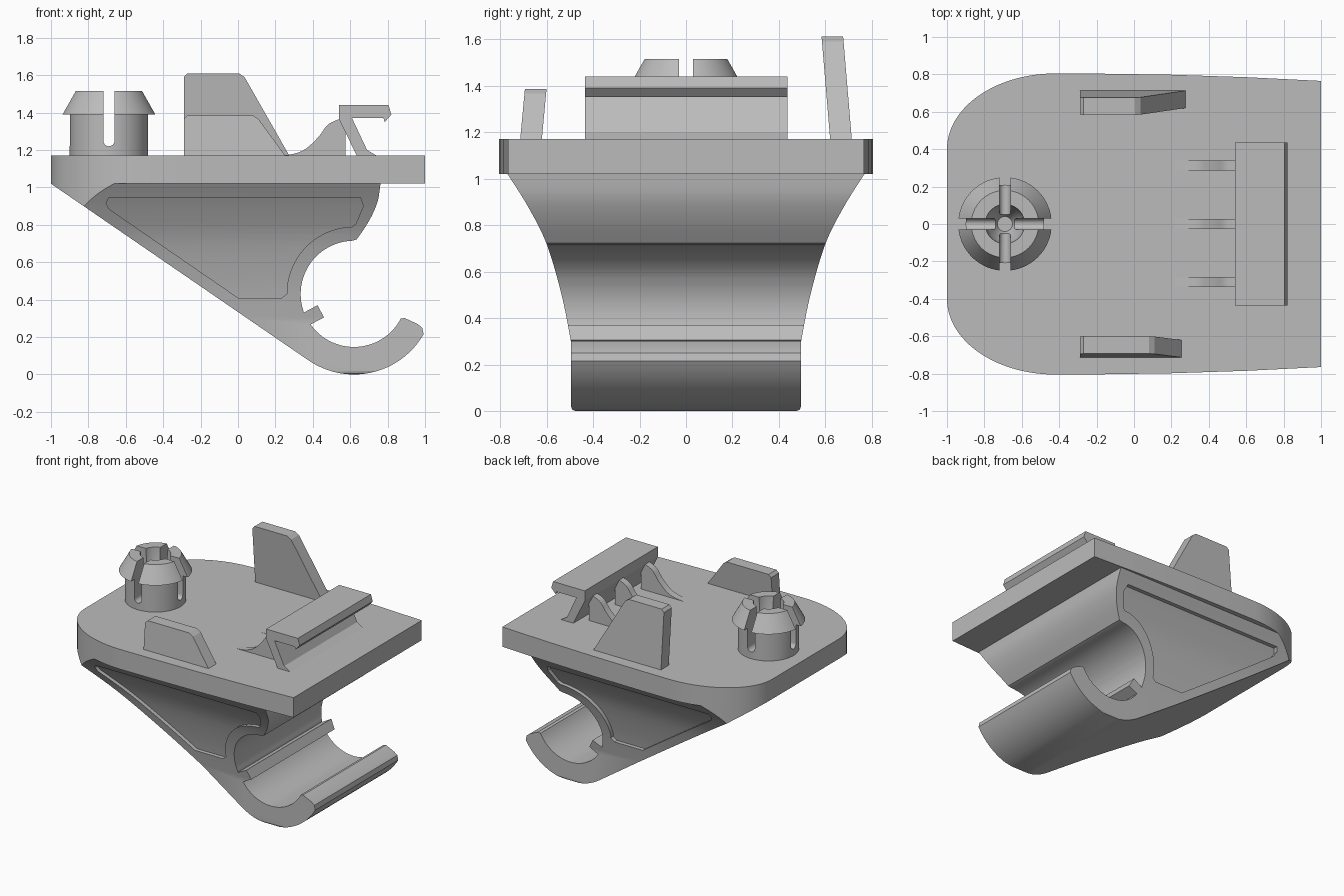
import bpy, bmesh
from math import sin, cos, pi, radians, sqrt

if "Cube" in bpy.data.objects:
    bpy.data.objects.remove(bpy.data.objects["Cube"])

grey = bpy.data.materials.new("plain grey")
grey.use_nodes = True
colour = (0.5, 0.5, 0.5, 1)
grey.diffuse_color = colour
grey.node_tree.nodes["Principled BSDF"].inputs["Base Color"].default_value = colour


def make(name, bm):
    bmesh.ops.recalc_face_normals(bm, faces=bm.faces)
    mesh = bpy.data.meshes.new(name)
    bm.to_mesh(mesh)
    bm.free()
    ob = bpy.data.objects.new(name, mesh)
    bpy.context.collection.objects.link(ob)
    mesh.materials.append(grey)
    return ob


def loft(name, start, end):
    """Solid between two matching closed outlines."""
    bm = bmesh.new()
    a = [bm.verts.new(p) for p in start]
    b = [bm.verts.new(p) for p in end]
    bm.faces.new(a)
    bm.faces.new(b)
    for i in range(len(a)):
        j = (i + 1) % len(a)
        bm.faces.new((a[i], a[j], b[j], b[i]))
    return make(name, bm)


def prism(name, pts, axis, lo, hi):
    place = {"x": lambda p, d: (d, p[0], p[1]),
             "y": lambda p, d: (p[0], d, p[1]),
             "z": lambda p, d: (p[0], p[1], d)}[axis]
    return loft(name, [place(p, lo) for p in pts], [place(p, hi) for p in pts])


def revolve(name, profile, cx, steps=64):
    """Turn a closed (radius, z) profile about a vertical axis."""
    bm = bmesh.new()
    verts = [bm.verts.new((cx + r, 0, z)) for r, z in profile]
    edges = [bm.edges.new((verts[i - 1], verts[i])) for i in range(len(verts))]
    bmesh.ops.spin(bm, geom=verts + edges, cent=(cx, 0, 0), axis=(0, 0, 1),
                   angle=2 * pi, steps=steps, use_merge=False)
    bmesh.ops.remove_doubles(bm, verts=bm.verts, dist=1e-4)
    return make(name, bm)


def boolean(ob, tool, operation):
    mod = ob.modifiers.new("cut", "BOOLEAN")
    mod.operation, mod.object, mod.solver = operation, tool, "EXACT"
    bpy.context.view_layer.objects.active = ob
    bpy.ops.object.modifier_apply(modifier=mod.name)
    bpy.data.objects.remove(tool)


def smooth(ob, angle=30):
    bpy.ops.object.select_all(action="DESELECT")
    ob.select_set(True)
    bpy.context.view_layer.objects.active = ob
    bpy.ops.object.shade_smooth_by_angle(angle=radians(angle))


def arc(cx, cy, r, a0, a1, n=24):
    return [(cx + r * cos(radians(a0 + (a1 - a0) * i / n)),
             cy + r * sin(radians(a0 + (a1 - a0) * i / n))) for i in range(n + 1)]


def curve_through(pts, n=6):
    """Catmull-Rom smoothing of a few points."""
    q = [pts[0]] + pts + [pts[-1]]
    out = []
    for i in range(1, len(q) - 2):
        for k in range(n):
            t = k / n
            out.append(tuple(0.5 * (2 * b + (c - a) * t + (2 * a - 5 * b + 4 * c - d) * t * t
                                    + (3 * b - a - 3 * c + d) * t ** 3)
                             for a, b, c, d in zip(*q[i - 1:i + 3])))
    return out + [pts[-1]]


BASE, TOP = 1.02, 1.17

# Plate with one rounded end
half = [(1, 0.765), (0.6, 0.785), (0.2, 0.798), (-0.2, 0.804)]
half += [(-0.42 + 0.58 * x, 0.4 + 0.405 * y) for x, y in arc(0, 0, 1, 90, 180)]
plan = half + [(x, -y) for x, y in reversed(half)]
smooth(prism("plate", plan, "z", BASE, TOP))

# Bracket body with its open pipe clip, seen from the side
CX, CZ = 0.62, 0.43
side = [(-1, BASE)]
side += arc(CX, CZ, 0.43, 235.5, 330)
side += [(0.985, 0.25), (0.96, 0.27), (0.89, 0.302), (0.87, 0.298)]
side += arc(CX, CZ, 0.283, 328, 215)
side += [(0.46, 0.305), (0.425, 0.37), (0.35, 0.33)]
side += arc(CX, CZ, 0.285, 198, 92)
side += curve_through([(0.635, 0.722), (0.70, 0.82), (0.745, 0.92), (0.762, BASE)])
body = prism("clip_body", side, "y", -0.9, 0.9)

# Sides flare outward towards the plate
flare = curve_through([(0.495, 0.3), (0.535, 0.5), (0.6, 0.72), (0.68, 0.88), (0.768, BASE)])
right = [(0.475, 0), (0.489, 0.006), (0.495, 0.02)] + flare
outline = right + [(-y, z) for y, z in reversed(right)]
boolean(body, prism("flare_tool", outline, "x", -1.2, 1.2), "INTERSECT")
boolean(body, prism("plan_tool", plan, "z", -0.2, BASE), "INTERSECT")

# Shallow pocket in each side, following the flare
pocket = [(-0.705, 0.915), (-0.69, 0.945), (0.655, 0.945), (0.67, 0.9), (0.63, 0.805), (0.61, 0.79)]
pocket += arc(CX, CZ, 0.36, 95, 176) + [(0.265, 0.435), (0.235, 0.41), (0, 0.41), (-0.69, 0.885)]
DEPTH = 0.03
for s in (-1, 1):
    section = [(s * (y - DEPTH), z) for y, z in flare] + [(s, BASE), (s, 0.3)]
    tool = prism("pocket_tool", section, "x", -1.1, 1.1)
    boolean(tool, prism("pocket_outline", pocket, "y", -1.1, 1.1), "INTERSECT")
    boolean(body, tool, "DIFFERENCE")
smooth(body)

# Split snap pin with a barbed head
PX = -0.69
pin = revolve("snap_pin", [(0, TOP - 0.03), (0.21, TOP - 0.03), (0.21, 1.39), (0.25, 1.39),
                           (0.18, 1.515), (0.105, 1.515), (0.095, 1.3), (0.04, 1.2), (0, 1.2)], PX)
slot = [(0.03, 1.6), (-0.03, 1.6)] + arc(0, 1.25, 0.03, 180, 360, 12)
boolean(pin, prism("slot_tool", [(PX + u, z) for u, z in slot], "y", -0.4, 0.4), "DIFFERENCE")
boolean(pin, prism("slot_tool", slot, "x", PX - 0.4, PX + 0.4), "DIFFERENCE")
smooth(pin)


# Leaning locating fins
def fin(name, s, height, base_end, top_end, lean):
    r = 0.02
    shape = [(-0.29, TOP - 0.01), (-0.29, height - r), (-0.29 + r, height),
             (top_end - r, height), (top_end + r / 2, height - r), (base_end, TOP - 0.01)]
    shift = lambda z: lean * (z - TOP) / (height - TOP)
    loft(name, [(x, s * (0.62 - shift(z)), z) for x, z in shape],
         [(x, s * (0.713 - shift(z)), z) for x, z in shape])


fin("back_fin", 1, 1.61, 0.28, 0.025, 0.037)
fin("front_fin", -1, 1.385, 0.26, 0.1, 0.02)

# Snap hook with a slanted leg and an overhanging lip
hook = [(0.54, 1.44), (0.805, 1.44), (0.82, 1.39), (0.785, 1.35), (0.778, 1.37), (0.61, 1.37),
        (0.69, 1.2), (0.74, TOP), (0.74, TOP - 0.01), (0.635, TOP - 0.01), (0.635, TOP), (0.54, 1.365)]
prism("snap_hook", hook, "y", -0.435, 0.437)

# Curved ribs bracing the hook
brace = curve_through([(0.22, TOP), (0.29, 1.178), (0.36, 1.205), (0.43, 1.27), (0.48, 1.335), (0.54, 1.365)])
brace += [(0.58, 1.29), (0.575, 1.28), (0.575, TOP - 0.01), (0.22, TOP - 0.01)]
for i, y in enumerate((-0.31, 0, 0.313)):
    smooth(prism(f"hook_rib_{i + 1}", brace, "y", y - 0.026, y + 0.026))
